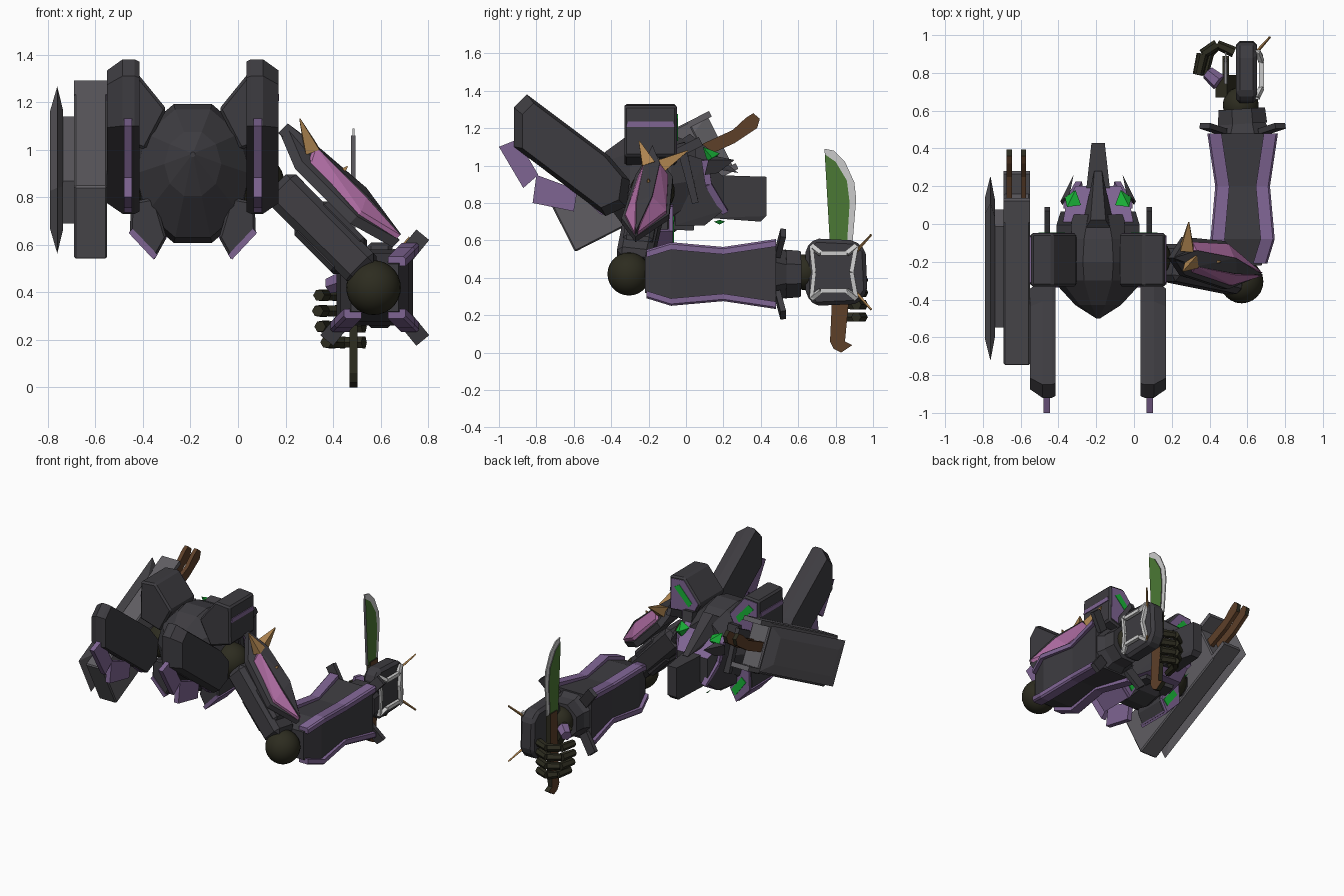
import bpy, bmesh, math
from mathutils import Vector

if "Cube" in bpy.data.objects:
    bpy.data.objects.remove(bpy.data.objects["Cube"])


def paint(name, r, g, b):
    m = bpy.data.materials.new(name)
    m.use_nodes = True
    m.diffuse_color = (r, g, b, 1)
    bsdf = next(n for n in m.node_tree.nodes if n.type == "BSDF_PRINCIPLED")
    bsdf.inputs["Base Color"].default_value = (r, g, b, 1)
    bsdf.inputs["Roughness"].default_value = 0.7
    return m


DARK = paint("charcoal armour", .047, .045, .052)
GREY = paint("slate shield", .115, .11, .122)
PURPLE = paint("purple trim", .21, .128, .29)
PINK = paint("pink stripe", .42, .15, .36)
GLOW = paint("bright green light", .01, .45, .04)
BLADE = paint("blade green", .07, .19, .035)
JOINT = paint("olive joint", .026, .025, .014)
BROWN = paint("brown grip", .11, .05, .022)
TAN = paint("tan horn", .42, .23, .08)
STEEL = paint("light steel", .6, .6, .6)


def finish(name, bm, mat, bevel=0):
    bmesh.ops.recalc_face_normals(bm, faces=bm.faces)
    me = bpy.data.meshes.new(name)
    bm.to_mesh(me)
    bm.free()
    me.materials.append(mat)
    ob = bpy.data.objects.new(name, me)
    bpy.context.collection.objects.link(ob)
    if bevel:
        mod = ob.modifiers.new("edge", "BEVEL")
        mod.width, mod.segments = bevel, 1
    return ob


def recolour(ob, mat, rule):
    """Give a second colour to the faces whose normal meets the rule."""
    ob.data.materials.append(mat)
    for f in ob.data.polygons:
        if rule(f.normal):
            f.material_index = 1


def loft(name, rings, mat, bevel=0):
    """Skin a list of equal rings of points and cap both ends."""
    bm = bmesh.new()
    rows = [[bm.verts.new(p) for p in r] for r in rings]
    n = len(rows[0])
    for a, b in zip(rows, rows[1:]):
        for i in range(n):
            j = (i + 1) % n
            bm.faces.new((a[i], a[j], b[j], b[i]))
    bm.faces.new(rows[0])
    bm.faces.new(rows[-1])
    return finish(name, bm, mat, bevel)


def prism_x(name, outline, lo, hi, mat, bevel=0):
    return loft(name, [[(x, y, z) for y, z in outline] for x in (lo, hi)], mat, bevel)


def prism_y(name, outline, lo, hi, mat, bevel=0):
    return loft(name, [[(x, y, z) for x, z in outline] for y in (lo, hi)], mat, bevel)


def hull(name, pts, mat):
    bm = bmesh.new()
    for p in pts:
        bm.verts.new(p)
    bmesh.ops.convex_hull(bm, input=bm.verts)
    return finish(name, bm, mat)


def beam(name, p, q, w, d, mat, taper=1, n=4, bevel=0):
    """Straight bar from p to q; w is across, d is along the y-ish side axis."""
    p, q = Vector(p), Vector(q)
    axis = (q - p).normalized()
    ref = Vector((1, 0, 0)) if abs(axis.y) > .8 else Vector((0, 1, 0))
    side = (ref - axis * ref.dot(axis)).normalized()
    across = axis.cross(side)
    k = 1 / math.cos(math.pi / n) / 2
    angles = [math.tau * (i + .5) / n for i in range(n)]
    rings = [[c + (across * math.cos(a) * w + side * math.sin(a) * d) * k * t for a in angles]
             for c, t in ((p, 1), (q, taper))]
    return loft(name, rings, mat, bevel)


def path(name, pts, w, mat):
    for i, (p, q) in enumerate(zip(pts, pts[1:])):
        beam(f"{name}_{i}", p, q, w, w, mat)


def ball(name, c, r, mat=JOINT):
    bm = bmesh.new()
    bmesh.ops.create_uvsphere(bm, u_segments=24, v_segments=14, radius=r)
    bmesh.ops.translate(bm, verts=bm.verts, vec=c)
    for f in bm.faces:
        f.smooth = True
    finish(name, bm, mat)


# Faceted torso, swelling from a rear point
CX = -.19
ring = lambda y, r, z, n=10: [(CX + r * math.sin(math.tau * (i + .5) / n), y,
                               z + r * 1.18 * math.cos(math.tau * (i + .5) / n)) for i in range(n)]
loft("torso", [ring(-.5, .01, .98), ring(-.43, .12, .94), ring(-.3, .24, .9), ring(-.2, .26, .9),
               ring(-.08, .24, .9), ring(.05, .17, .92)], DARK)

# Chest with purple upper faces, prow and central ridge
chest = hull("chest", [(CX + s * w, y, z) for s in (1, -1) for w, y, z in
                       ((.2, -.06, 1.08), (.17, -.06, .68), (.17, .1, 1.03), (.12, .2, .94), (.12, .2, .76), (.13, .1, .68))], DARK)
recolour(chest, PURPLE, lambda n: abs(n.z) > .25)
hull("prow", [(CX + s * w, y, z) for s in (1, -1) for w, y, z in
              ((.07, .12, .95), (.07, .12, .72), (.05, .27, .94), (.035, .43, .94), (.035, .43, .73), (.03, .4, .7))], DARK)
hull("head_ridge", [(CX + s * w, y, z) for s in (1, -1) for w, y, z in
                    ((.1, -.08, 1.1), (.04, .02, 1.17), (.06, .06, 1.0), (.02, .28, .96))], DARK)

FIN = [(-.92, 1.1), (-.92, 1.31), (-.85, 1.38), (-.41, 1.05), (-.3, .92), (-.32, .78), (-.43, .73)]
for s, side in ((1, "left"), (-1, "right")):
    X = lambda d: CX + s * d
    # Upper and lower pods with lit vents
    upper = [(X(d), z) for d, z in ((.24, 1.33), (.355, 1.32), (.36, 1.05), (.2, 1.0), (.11, 1.17))]
    prism_y(side + "_upper_pod", upper, -.33, -.05, DARK, .012)
    prism_y(side + "_upper_pod_face", [(X(.24 + (d - .24) * .88), 1.18 + (z - 1.18) * .88) for d, z in
            ((.24, 1.33), (.355, 1.32), (.36, 1.05), (.2, 1.0), (.11, 1.17))], -.055, -.047, PURPLE)
    prism_y(side + "_upper_vent", [(X(d), z) for d, z in ((.2, 1.13), (.175, 1.165), (.275, 1.275), (.315, 1.25))], -.05, -.044, GLOW)
    prism_x(side + "_pod_side_trim", [(-.32, 1.205), (-.06, 1.205), (-.07, 1.235), (-.31, 1.235)], X(.355), X(.362), PURPLE)
    lower = [(X(d), z) for d, z in ((.16, .54), (.11, .63), (.16, .8), (.26, .78), (.265, .65))]
    prism_y(side + "_lower_pod", lower, -.33, -.09, DARK, .01)
    prism_y(side + "_lower_pod_rim", lower, -.09, -.07, PURPLE)
    prism_y(side + "_lower_pod_sole", [(X(d), z) for d, z in ((.165, .538), (.27, .65), (.253, .668), (.148, .558))], -.336, -.09, PURPLE)
    prism_y(side + "_lower_vent", [(X(d), z) for d, z in ((.155, .585), (.125, .625), (.205, .73), (.24, .7))], -.071, -.064, GLOW)
    # Rear booster fin, chamfered outside, and its trim
    loft(side + "_fin", [[(X(d), -.6 + (y + .6) * k, 1.05 + (z - 1.05) * k) for y, z in FIN]
                         for d, k in ((.225, .97), (.245, 1), (.295, 1), (.36, .86))], DARK)
    prism_x(side + "_fin_tip", [(-1, 1.1), (-.9, 1.14), (-.79, .95), (-.87, .88)], X(.255), X(.29), PURPLE)
    prism_x(side + "_fin_flap", [(-.82, .8), (-.8, .95), (-.58, .87), (-.6, .755)], X(.255), X(.29), PURPLE)
    prism_x(side + "_fin_groove", [(-.88, 1.12), (-.86, 1.12), (-.42, .76), (-.45, .735)], X(.255), X(.29), PURPLE)
    beam(side + "_post", (X(.27), -.06, 1.06), (X(.27), .08, 1.13), .05, .03, DARK)
    # Face lights, collar blades and shoulder joint
    hull(side + "_collar", [(X(.2), .12, 1.03), (X(.19), .1, .95), (X(.13), .26, 1.03), (X(.15), .16, 1.05), (X(.16), .17, .96)], DARK)
    hull(side + "_eye", [(X(.09), .1, 1.07), (X(.165), .09, 1.1), (X(.12), .18, 1.065), (X(.175), .14, 1.04), (X(.14), .12, 1.0)], GLOW)
    hull(side + "_chin_light", [(X(.115), .15, .7), (X(.13), .18, .71), (X(.115), .21, .7), (X(.11), .18, .685)], GLOW)
    path(side + "_chest_band", [(X(.165), .1, 1.03), (X(.15), .12, .9), (X(.1), .21, .75)], .035, PURPLE)
    beam(side + "_cheek", (X(.18), -.03, 1.12), (X(.17), .05, .8), .08, .05, DARK, .7)
    ball(side + "_shoulder", (X(.265), -.18, .86), .12)
    beam(side + "_hip_plate", (X(.1), -.12, .7), (X(.08), .04, .68), .08, .1, DARK, .7)

# Upper arm, elbow and horned guard
beam("upper_arm", (.17, -.2, .85), (.54, -.28, .48), .17, .2, DARK, .95, bevel=.03)
beam("upper_arm_band", (.3, -.225, .72), (.48, -.26, .54), .2, .16, DARK, bevel=.02)
ball("elbow", (.57, -.305, .42), .115)


def guard(name, pts, thick, mat):
    """Slanted plate; each point is y, z and its lift off the arm."""
    hull(name, [(1.26 - z + t - k, y, z + t - k) for y, z, t in pts for k in (0, thick)], mat)


guard("guard", [(-.18, 1.07, .02), (-.07, .96, -.02), (-.09, .76, -.02), (-.27, .6, .02), (-.345, .74, -.02), (-.27, .97, -.02)], .03, DARK)
guard("guard_ridge", [(-.18, 1.08, .03), (-.14, .97, .045), (-.225, .97, .04), (-.18, .78, .06), (-.265, .76, .045), (-.27, .61, .035)], .04, DARK)
guard("guard_stripe_front", [(-.14, .97, .042), (-.095, .95, 0), (-.105, .76, 0), (-.26, .61, .032), (-.18, .78, .052)], .02, PINK)
guard("guard_stripe_rear", [(-.225, .97, .04), (-.255, .95, 0), (-.325, .74, 0), (-.275, .61, .032), (-.27, .76, .04)], .02, PINK)
beam("horn_rear", (.31, -.2, 1.0), (.26, -.25, 1.13), .06, .07, TAN, .08)
beam("horn_front", (.28, -.13, 1.0), (.29, .01, 1.08), .07, .07, TAN, .08)
beam("horn_small", (.41, -.2, .88), (.46, -.2, .93), .05, .04, TAN, .1)

# Forearm with four trimmed corners and flared cuff
AX, AZ = .575, .42
square = lambda y, r: [(AX + a * r, y, AZ + b * r) for a, b in ((1, 1), (1, -1), (-1, -1), (-1, 1))]
loft("forearm", [square(-.22, .1), square(-.08, .145), square(.2, .128), square(.48, .16)], DARK)
TRIM = ((-.21, .13), (-.08, .17), (.2, .145), (.48, .187))
for a in (1, -1):
    for b in (1, -1):
        loft("forearm_trim", [[(AX + a * (r - i), y, AZ + b * (r - j)) for i, j in
                               ((0, .01), (.01, 0), (.075, 0), (.075, .04), (0, .04))] for y, r in TRIM], PURPLE)
        beam("cuff_flare", (AX + a * .11, .49, AZ + b * .11), (AX + a * .2, .52, AZ + b * .22), .07, .03, DARK)
beam("cuff", (AX, .48, AZ), (AX, .54, AZ), .3, .3, DARK, .8, 8)
beam("wrist", (AX, .53, AZ), (.57, .61, AZ), .26, .26, DARK, .95, 8)
ball("wrist_joint", (.565, .63, .43), .095)

# Hand block with steel framing
prism_x("hand", [(.64, .56), (.69, .61), (.9, .6), (.96, .55), (.97, .33), (.92, .26), (.69, .25), (.64, .31)], .54, .65, DARK, .02)
for b in (1, -1):
    Z = lambda d: .43 + b * d
    path("hand_frame", [(x, y, Z(d)) for x, y, d in
                        ((.65, .67, .14), (.675, .72, .1), (.675, .86, .1), (.655, .91, .14), (.67, .885, 0))], .024, STEEL)
    path("hand_frame_edge", [(.655, y, Z(d)) for y, d in ((.67, .14), (.685, 0))], .022, STEEL)
    beam("hand_spike", (.64, .9, Z(.1)), (.72, .99, Z(.2)), .014, .014, TAN, .6)

# Four curled fingers and a thumb
for i in range(4):
    z = .19 + i * .066
    reach = (.035, .01, 0, .005)[i]
    knuckles = [(.53, .91, z), (.44, .95, z), (.36 + reach, .9, z), (.335 + reach, .79, z)]
    for k, (p, q) in enumerate(zip(knuckles, knuckles[1:])):
        beam(f"finger_{i}_{k}", p, q, .05, .05, JOINT, .85, 6)
beam("palm", (.53, .73, .4), (.47, .73, .36), .14, .12, JOINT)
beam("thumb", (.45, .75, .45), (.39, .8, .43), .08, .08, PURPLE, .8, 6)

# Held knife: coloured sides over a dark core
prism_x("knife_edge", [(.74, 1.09), (.79, 1.08), (.85, 1.02), (.9, .91), (.91, .82), (.89, .58), (.78, .58)], .481, .489, STEEL)
blade = prism_x("knife_blade", [(.742, 1.06), (.8, 1.02), (.86, .92), (.875, .8), (.86, .57), (.77, .57)], .476, .494, BLADE)
grip = prism_x("knife_grip", [(.79, .59), (.87, .59), (.87, .27), (.85, .06), (.89, .04), (.83, 0), (.79, .02), (.77, .06), (.78, .27)], .468, .502, BROWN)
recolour(blade, GREY, lambda n: abs(n.x) < .5)
recolour(grip, JOINT, lambda n: abs(n.x) < .5)

# Slanted storage shield on the right side, open at its upper end
T = math.radians(27)


def tilt(u, v):
    return (-.235 + u * math.cos(T) - v * math.sin(T), .915 + u * math.sin(T) + v * math.cos(T))


def slab(name, u, v, lo, hi, mat, bevel=0):
    prism_x(name, [tilt(u[a], v[b]) for a, b in ((1, 1), (1, 0), (0, 0), (0, 1))], lo, hi, mat, bevel)


slab("shield_case", (-.49, .37), (-.173, .173), -.69, -.55, GREY, .008)
slab("shield_upper_lip", (.36, .49), (.14, .173), -.69, -.55, GREY)
slab("shield_lower_lip", (.36, .49), (-.173, -.14), -.69, -.55, GREY)
slab("shield_mount", (-.3, .3), (-.1, .1), -.74, -.68, GREY)
loft("shield_plate", [[(x, *tilt(a * ln / 2, b * w / 2)) for a, b in ((1, 1), (1, -1), (-1, -1), (-1, 1))]
                      for x, ln, w in ((-.735, .7, .2), (-.76, .94, .31), (-.79, .74, .18))], GREY)
beam("shield_arm", (-.56, -.18, .86), (-.46, -.18, .86), .16, .16, DARK, 1, 8)

# Two stored knives, grips outward
for x in (-.66, -.585):
    stored = prism_x("stored_grip", [(.04, 1.02), (.01, 1.08), (.25, 1.19), (.32, 1.255), (.36, 1.28), (.395, 1.25), (.38, 1.2), (.26, 1.12)],
                     x - .014, x + .014, BROWN)
    recolour(stored, JOINT, lambda n: n.y > .6)
    beam("stored_blade", (x, -.23, .9), (x, .1, 1.07), .09, .012, BLADE)
